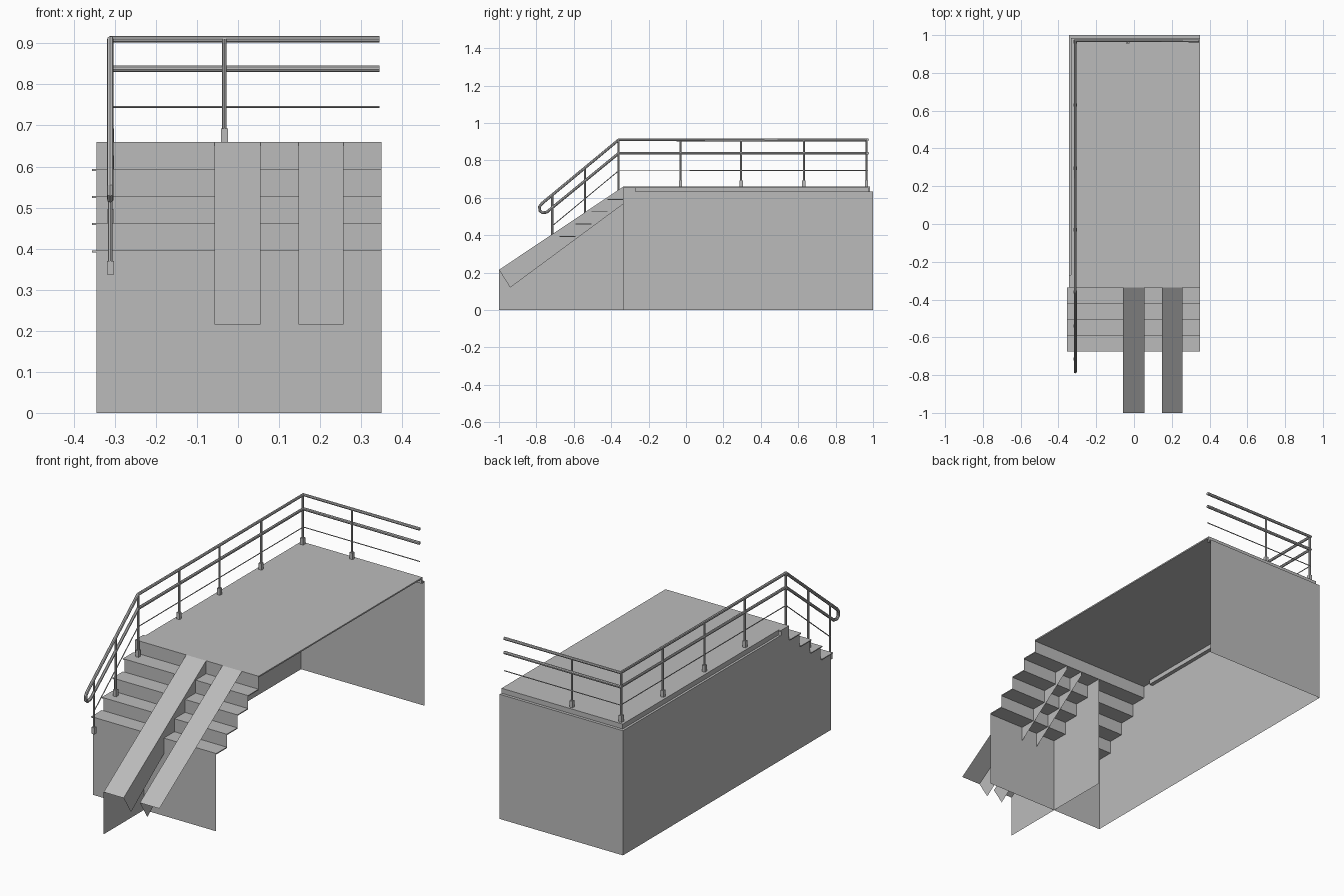
import bpy
from mathutils import Vector

cube = bpy.data.objects.get("Cube")
if cube:
    bpy.data.objects.remove(cube, do_unlink=True)

grey = bpy.data.materials.new("plain grey")
grey.use_nodes = True
grey.diffuse_color = (0.5, 0.5, 0.5, 1)
grey.node_tree.nodes["Principled BSDF"].inputs["Base Color"].default_value = (0.5, 0.5, 0.5, 1)

# Main dimensions
LEFT, RIGHT, BACK = -0.345, 0.35, 1.0
DECK_Z, DECK_Y = 0.66, -0.335
RUN, RISE, STEPS = 0.085, 0.066, 4
FRONT, FIRST_Z = DECK_Y - RUN * STEPS, DECK_Z - RISE * STEPS


def add_mesh(name, verts, faces):
    mesh = bpy.data.meshes.new(name)
    mesh.from_pydata(verts, [], faces)
    mesh.materials.append(grey)
    obj = bpy.data.objects.new(name, mesh)
    bpy.context.collection.objects.link(obj)
    return obj


def sheet(name, points):
    return add_mesh(name, points, [range(len(points))])


def side_sheet(name, x, profile):
    return sheet(name, [(x, y, z) for y, z in profile])


def box(name, low, high):
    verts = [(x, y, z) for x in (low[0], high[0]) for y in (low[1], high[1])
             for z in (low[2], high[2])]
    return add_mesh(name, verts, [(0, 1, 3, 2), (4, 6, 7, 5), (0, 4, 5, 1),
                                  (2, 3, 7, 6), (0, 2, 6, 4), (1, 5, 7, 3)])


def tube(name, points, radius):
    curve = bpy.data.curves.new(name, "CURVE")
    curve.dimensions = "3D"
    curve.bevel_depth = radius
    curve.bevel_resolution = 2
    curve.use_fill_caps = True
    spline = curve.splines.new("POLY")
    spline.points.add(len(points) - 1)
    for p, co in zip(spline.points, points):
        p.co = (*co, 1)
    curve.materials.append(grey)
    obj = bpy.data.objects.new(name, curve)
    bpy.context.collection.objects.link(obj)
    bpy.ops.object.select_all(action="DESELECT")
    obj.select_set(True)
    bpy.context.view_layer.objects.active = obj
    bpy.ops.object.convert(target="MESH")
    bpy.ops.object.shade_smooth_by_angle()


# Walls: stepped left side, back and low front, open on the right and below
WALL_Z = 0.635
profile = [(FRONT, 0), (FRONT, FIRST_Z)]
for i in range(STEPS):
    y, z = FRONT + RUN * (i + 1), FIRST_Z + RISE * i
    profile += [(y, z), (y, z + RISE)]
profile += [(-0.27, DECK_Z), (-0.27, WALL_Z), (BACK, WALL_Z), (BACK, 0)]
side_sheet("left_wall", LEFT, profile)
sheet("back_wall", [(RIGHT, BACK, 0), (LEFT, BACK, 0),
                    (LEFT, BACK, WALL_Z), (RIGHT, BACK, WALL_Z)])
sheet("front_wall", [(LEFT, FRONT, 0), (RIGHT, FRONT, 0),
                     (RIGHT, FRONT, FIRST_Z), (LEFT, FRONT, FIRST_Z)])

# Deck with its edge strips and the wall ledges
box("deck", (-0.333, DECK_Y, 0.653), (RIGHT, 0.985, DECK_Z))
box("deck_front_corner", (LEFT, DECK_Y, 0.653), (-0.333, -0.27, DECK_Z))
box("left_edge_strip", (-0.333, -0.27, WALL_Z), (-0.325, 0.985, 0.653))
box("back_edge_strip", (-0.333, 0.977, WALL_Z), (RIGHT, 0.985, 0.653))
box("left_ledge", (LEFT, -0.27, 0.63), (-0.325, BACK, WALL_Z))
box("back_ledge", (LEFT, 0.977, 0.63), (RIGHT, BACK, WALL_Z))

# Stairs
for i in range(STEPS):
    y, z = FRONT + RUN * i, FIRST_Z + RISE * i
    box(f"tread_{i + 1}", (-0.355, y, z - 0.005), (RIGHT, y + RUN, z))
    sheet(f"riser_{i + 1}", [(LEFT, y + RUN, z), (RIGHT, y + RUN, z),
                             (RIGHT, y + RUN, z + RISE), (LEFT, y + RUN, z + RISE)])

# Two wheel ramps with inner flanges and a full-height side plate
RAMP_Y, RAMP_Z = -1.0, 0.215
for name, x0, x1, flange_x in (("left", 0.147, 0.257, 0.147), ("right", -0.057, 0.055, 0.055)):
    sheet(f"{name}_ramp", [(x0, RAMP_Y, RAMP_Z), (x1, RAMP_Y, RAMP_Z),
                           (x1, DECK_Y, DECK_Z), (x0, DECK_Y, DECK_Z)])
    side_sheet(f"{name}_ramp_flange", flange_x,
               [(RAMP_Y, RAMP_Z), (-0.94, 0.12), (DECK_Y, 0.567), (DECK_Y, DECK_Z)])
side_sheet("ramp_side_plate", -0.057,
           [(RAMP_Y, 0), (RAMP_Y, RAMP_Z), (DECK_Y, DECK_Z), (DECK_Y, 0)])

# Handrails: top and middle rails meet in a loop at the foot of the stairs
RX, RY, BEND = -0.311, 0.97, -0.36
TOP, MID, LOW = 0.91, 0.838, 0.745
END = 0.345
loop = [(BEND, TOP), (-0.77, 0.57), (-0.783, 0.553), (-0.782, 0.532),
        (-0.768, 0.52), (-0.745, 0.523), (BEND, MID)]
tube("handrail", [(END, RY, TOP), (RX, RY, TOP)] + [(RX, y, z) for y, z in loop]
     + [(RX, RY, MID), (END, RY, MID)], 0.008)
tube("low_rail", [(END, RY, LOW), (RX, RY, LOW), (RX, BEND, LOW), (RX, -0.715, 0.45)], 0.0025)

# Posts on square feet
SLOPE = (TOP - 0.57) / (BEND + 0.77)
posts = [(RX, y, DECK_Z) for y in (RY - 0.005, 0.63, 0.295, -0.03)]
posts += [(-0.033, RY - 0.005, DECK_Z), (RX, BEND, DECK_Z - RISE),
          (RX, -0.54, DECK_Z - 3 * RISE), (RX, -0.715, 0.337)]
for i, (x, y, z) in enumerate(posts):
    top = TOP + min(0, y - BEND) * SLOPE
    tube(f"post_{i + 1}", [(x, y, z), (x, y, top)], 0.0055)
    box(f"post_foot_{i + 1}", (x - 0.0085, y - 0.0085, z), (x + 0.0085, y + 0.0085, z + 0.033))
